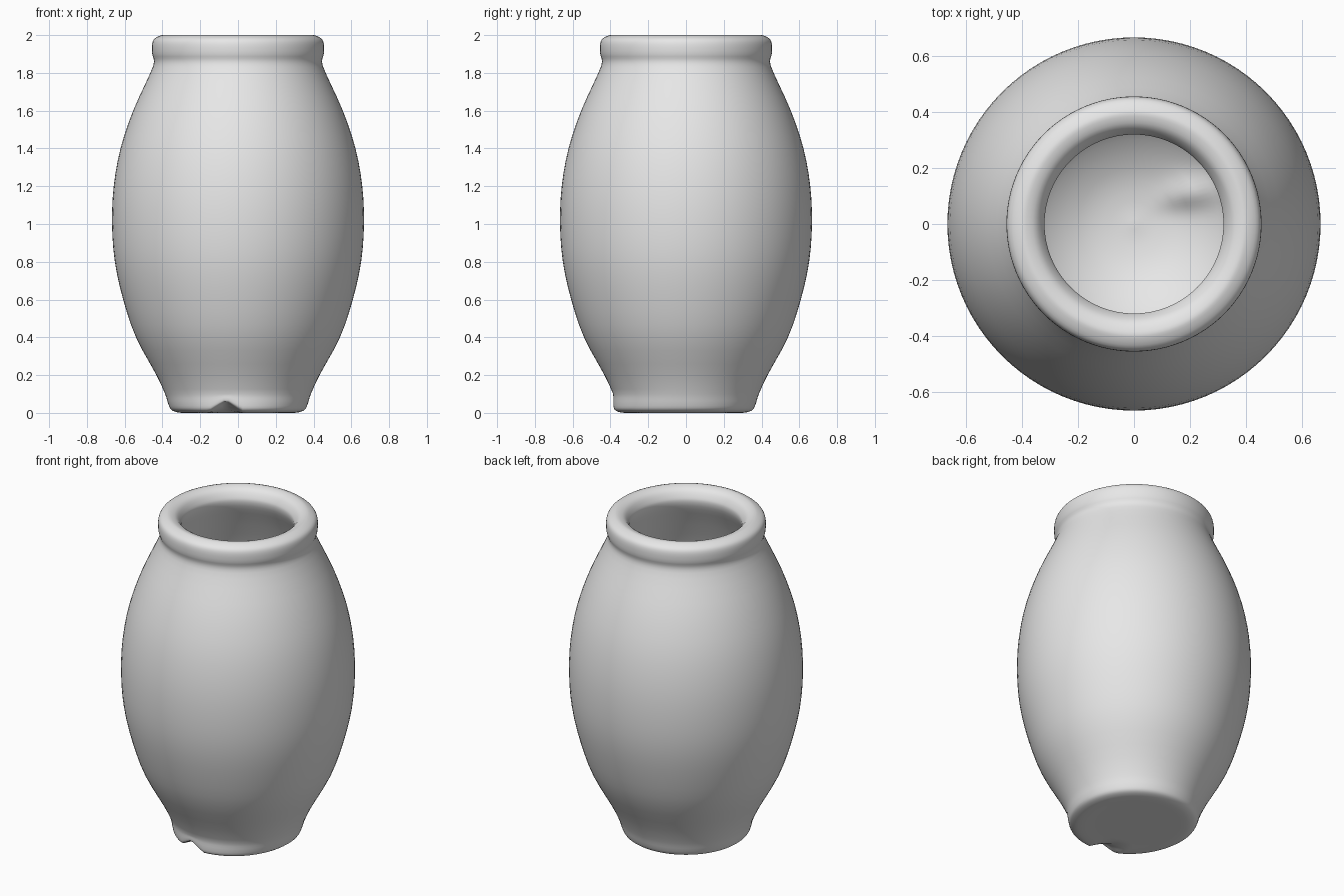
import bpy, bmesh, math
from mathutils import Vector

SEGMENTS = 96

cube = bpy.data.objects.get("Cube")
if cube:
    bpy.data.objects.remove(cube, do_unlink=True)

clay = bpy.data.materials.new("grey_clay")
clay.use_nodes = True
colour = (0.8, 0.8, 0.8, 1)
clay.diffuse_color = colour
bsdf = clay.node_tree.nodes["Principled BSDF"]
bsdf.inputs["Base Color"].default_value = colour
bsdf.inputs["Roughness"].default_value = 0.6


def smooth_path(points, steps=3):
    """Catmull-Rom curve through (radius, height) points."""
    pts = [Vector(p) for p in points]
    pts = [pts[0]] + pts + [pts[-1]]
    out = []
    for a, b, c, d in zip(pts, pts[1:], pts[2:], pts[3:]):
        for i in range(steps):
            t = i / steps
            out.append(0.5 * (2 * b + (c - a) * t
                              + (2 * a - 5 * b + 4 * c - d) * t ** 2
                              + (3 * b - a - 3 * c + d) * t ** 3))
    return out + [pts[-1]]


# Profile: underside, foot, belly, rolled lip, then the hollow inside
foot = [(0, 0), (0.15, 0), (0.24, 0), (0.29, 0), (0.325, 0.004), (0.355, 0.018),
        (0.37, 0.05), (0.386, 0.1)]
belly = [(0.432, 0.2), (0.54, 0.4), (0.608, 0.6), (0.652, 0.8), (0.667, 1.0),
         (0.658, 1.2), (0.622, 1.4), (0.555, 1.6), (0.464, 1.8), (0.445, 1.86)]
lip = [(0.454, 1.9), (0.455, 1.95), (0.443, 1.98), (0.41, 1.998), (0.385, 2.0),
       (0.35, 1.985), (0.326, 1.95), (0.32, 1.92)]
inside = [(0.335, 1.87), (0.4, 1.74), (0.5, 1.5), (0.56, 1.2), (0.57, 1.0),
          (0.55, 0.75), (0.47, 0.5), (0.35, 0.31), (0.2, 0.21), (0.08, 0.18), (0, 0.18)]
path = smooth_path(foot + belly + lip + inside)

# Turn the profile into a closed jar
bm = bmesh.new()
rings = []
for r, z in path:
    if r < 1e-4:
        rings.append([bm.verts.new((0, 0, z))] * SEGMENTS)
    else:
        rings.append([bm.verts.new((r * math.cos(k * math.tau / SEGMENTS),
                                    r * math.sin(k * math.tau / SEGMENTS), z))
                      for k in range(SEGMENTS)])
for low, high in zip(rings, rings[1:]):
    for k in range(SEGMENTS):
        n = (k + 1) % SEGMENTS
        corners = list(dict.fromkeys((low[k], low[n], high[n], high[k])))
        if len(corners) > 2:
            bm.faces.new(corners)

for v in bm.verts:
    x, y, z = v.co
    r = math.hypot(x, y)
    outer_foot = z < 0.1 and r > 0.25
    # Squarer foot edge toward the front
    if outer_foot and y < 0:
        push = 0.03 * (-y / r) ** 2 * (1 - z / 0.1)
        v.co.x *= 1 + push / r
        v.co.y *= 1 + push / r
    # Chipped notch at the front of the foot
    if z < 0.1 and y < -0.2:
        across = max(0, 1 - abs(x + 0.06) / 0.08)
        inward = min(1, max(0, (r - 0.23) / 0.1))
        v.co.z += 0.06 * across * inward * (1 - z / 0.1)
    # Small lump on the inner floor
    if 0.15 < z < 0.6 and r < 0.45 and (z < 0.28 or r < 0.36):
        d2 = ((x - 0.2) / 0.09) ** 2 + ((y - 0.11) / 0.05) ** 2
        v.co.z += 0.035 * math.exp(-d2)

bmesh.ops.recalc_face_normals(bm, faces=bm.faces)
mesh = bpy.data.meshes.new("jar")
bm.to_mesh(mesh)
bm.free()
mesh.materials.append(clay)

jar = bpy.data.objects.new("jar", mesh)
bpy.context.collection.objects.link(jar)
bpy.context.view_layer.objects.active = jar
jar.select_set(True)
bpy.ops.object.shade_smooth_by_angle(angle=math.radians(50))
